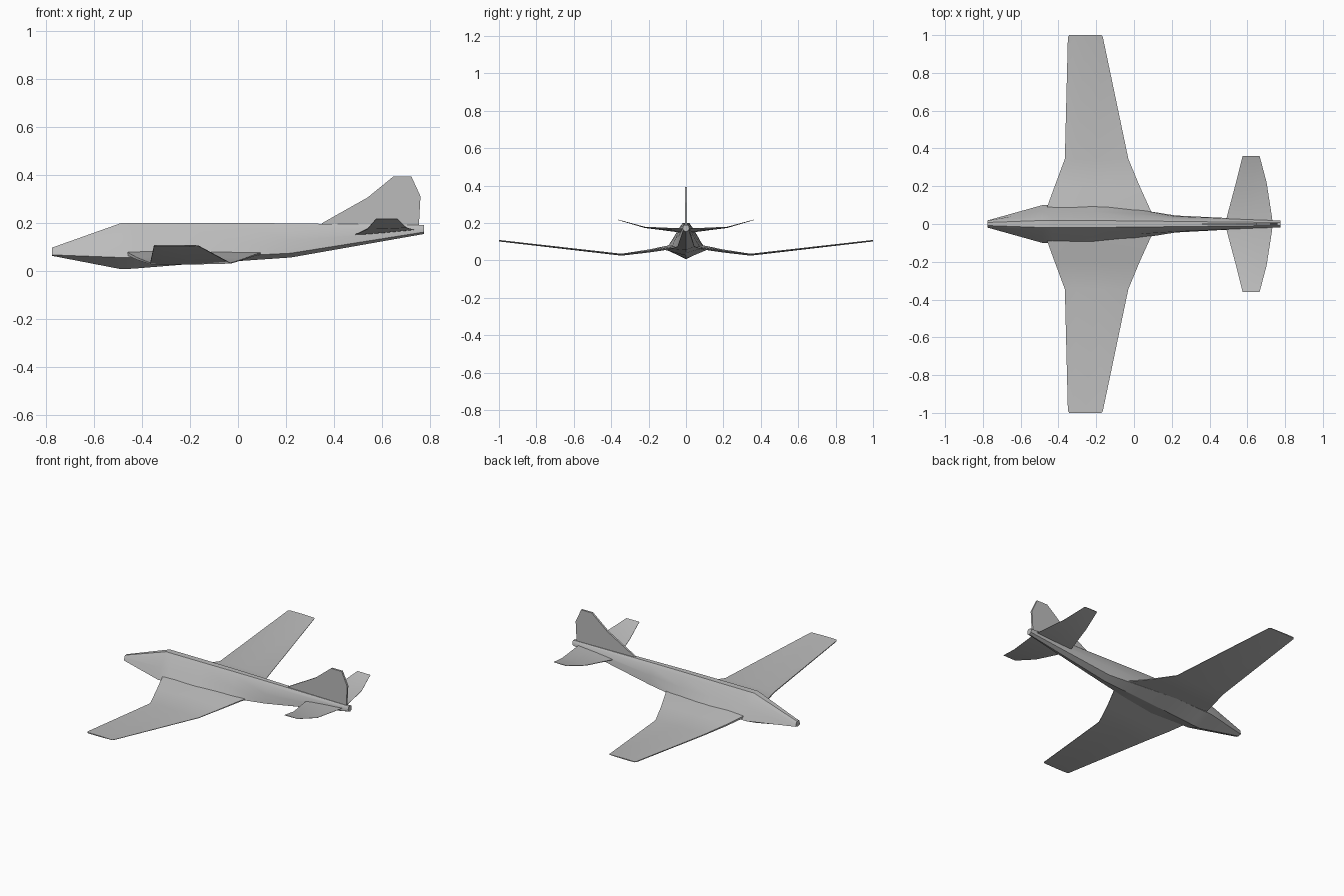
import bpy, bmesh

if "Cube" in bpy.data.objects:
    bpy.data.objects.remove(bpy.data.objects["Cube"])

grey = bpy.data.materials.new("light grey")
grey.diffuse_color = (0.5, 0.5, 0.5, 1)
grey.use_nodes = True
grey.node_tree.nodes["Principled BSDF"].inputs["Base Color"].default_value = grey.diffuse_color


def loft(name, rings, smooth=True):
    """Skin a list of equal closed rings and cap both ends."""
    bm = bmesh.new()
    vr = [[bm.verts.new(p) for p in ring] for ring in rings]
    n = len(vr[0])
    for a, b in zip(vr, vr[1:]):
        for i in range(n):
            j = (i + 1) % n
            bm.faces.new((a[i], a[j], b[j], b[i]))
    bm.faces.new(vr[0][::-1])
    bm.faces.new(vr[-1])
    bmesh.ops.recalc_face_normals(bm, faces=bm.faces)
    me = bpy.data.meshes.new(name)
    bm.to_mesh(me)
    bm.free()
    me.materials.append(grey)
    ob = bpy.data.objects.new(name, me)
    bpy.context.collection.objects.link(ob)
    if smooth:
        bpy.ops.object.select_all(action='DESELECT')
        ob.select_set(True)
        bpy.context.view_layer.objects.active = ob
        bpy.ops.object.shade_smooth_by_angle(angle=0.52)
    return ob


def body_ring(x, keel, chine_w, chine_z, mid_w, mid_z, top_w, top):
    """Section with a V keel, flared chines and a narrow spine."""
    half = [(chine_w, chine_z), (mid_w, mid_z), (top_w, top - 0.12 * (top - keel)),
            (top_w * 0.55, top)]
    pts = [(0, keel)] + half + [(-y, z) for y, z in half[::-1]]
    return [(x, y, z) for y, z in pts]


# Fuselage: nose, deep forebody, wing station, slim tail boom
loft("fuselage", [
    body_ring(-0.775, 0.062, 0.019, 0.066, 0.018, 0.08, 0.015, 0.096),
    body_ring(-0.485, 0.006, 0.100, 0.055, 0.068, 0.12, 0.034, 0.199),
    body_ring(-0.43, 0.009, 0.100, 0.055, 0.068, 0.12, 0.034, 0.199),
    body_ring(-0.22, 0.026, 0.109, 0.055, 0.066, 0.12, 0.033, 0.199),
    body_ring(0.00, 0.040, 0.080, 0.062, 0.055, 0.12, 0.030, 0.199),
    body_ring(0.22, 0.055, 0.045, 0.073, 0.040, 0.13, 0.025, 0.197),
    body_ring(0.775, 0.153, 0.015, 0.161, 0.018, 0.172, 0.014, 0.190)])


# Wings and tailplane: thin six-point section, mirrored left and right
def surface(name, stations, side):
    rings = []
    for y, lead, trail, z_lead, z_trail, t in stations:
        ring = []
        for f, h in ((0, 0.3), (0.18, 0.5), (0.5, 0.5), (1, 0.15),
                     (1, -0.15), (0.5, -0.5), (0.18, -0.5), (0, -0.3)):
            ring.append((lead + (trail - lead) * f, side * y,
                         z_lead + (z_trail - z_lead) * f + h * t))
        rings.append(ring)
    return loft(name, rings)


wing = [(0.03, -0.485, 0.11, 0.078, 0.075, 0.024),
        (0.09, -0.46, 0.08, 0.070, 0.068, 0.022),
        (0.20, -0.42, 0.03, 0.050, 0.050, 0.016),
        (0.345, -0.366, -0.03, 0.030, 0.031, 0.010),
        (0.99, -0.35, -0.165, 0.104, 0.104, 0.008),
        (1.00, -0.343, -0.172, 0.105, 0.105, 0.006)]
tail = [(0.00, 0.485, 0.735, 0.150, 0.170, 0.006),
        (0.04, 0.492, 0.73, 0.152, 0.171, 0.006),
        (0.22, 0.54, 0.702, 0.175, 0.179, 0.005),
        (0.36, 0.575, 0.665, 0.216, 0.216, 0.003)]
for label, side in (("right", -1), ("left", 1)):
    surface(label + "_wing", wing, side)
    surface(label + "_tailplane", tail, side)

# Vertical fin: flat plate with a swept, clipped outline
outline = [(0.35, 0.192), (0.35, 0.198), (0.54, 0.305), (0.648, 0.393),
           (0.722, 0.393), (0.760, 0.31), (0.753, 0.18)]
loft("tail_fin", [[(x, y, z) for x, z in outline] for y in (-0.006, 0.006)], False)
